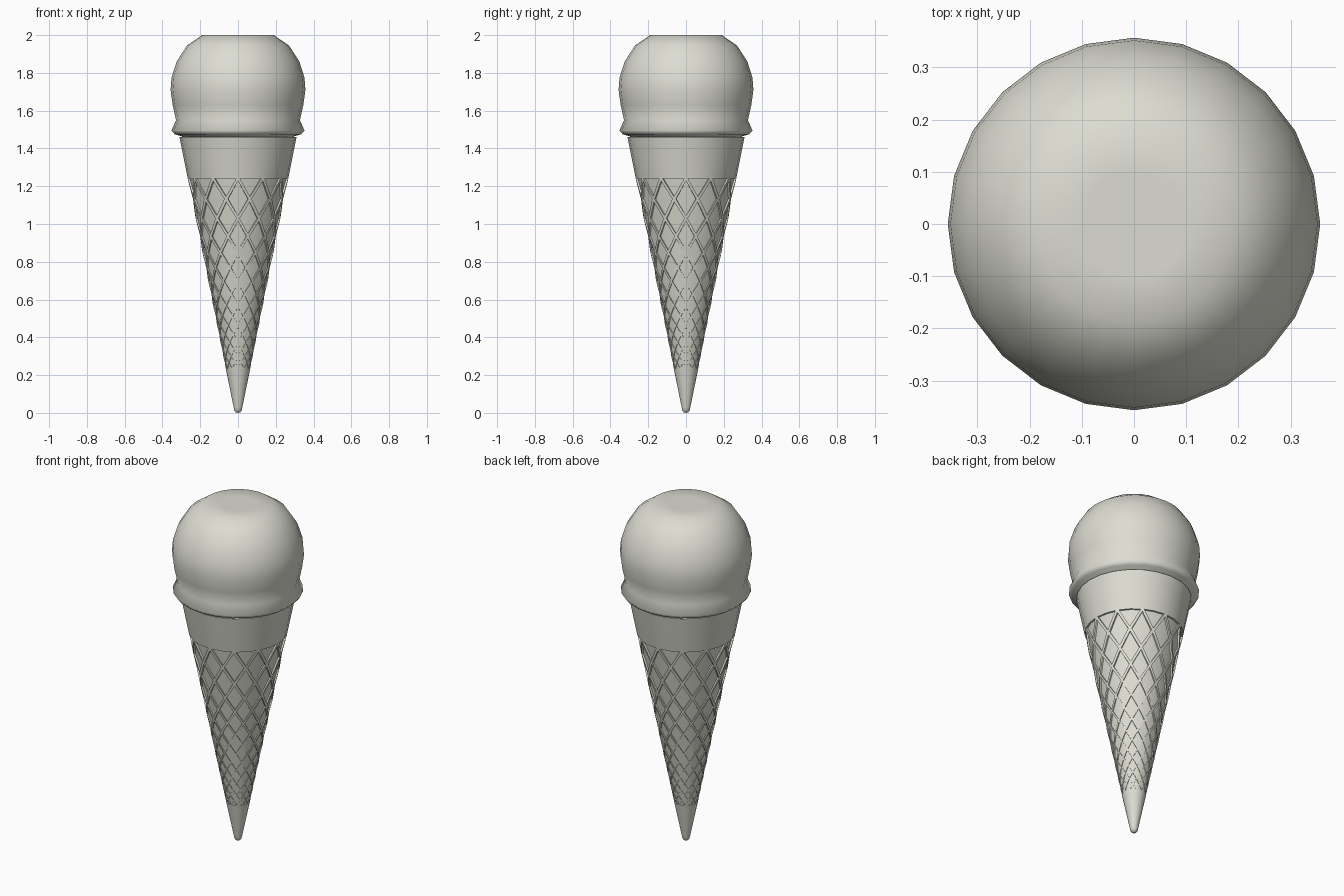
import bpy, bmesh
from math import sin, cos, pi, radians

cube = bpy.data.objects.get("Cube")
if cube:
    bpy.data.objects.remove(cube)

SIDES = 24
CELLS = 12                      # waffle cells around the cone
ROWS = 16                       # half-cell rows up the cone
WAFFLE_LOW, WAFFLE_TOP = 0.235, 1.245
SLOPE, TIP_RADIUS = 0.2, 0.018  # cone radius grows with height

cream = bpy.data.materials.new("pale cream")
cream.use_nodes = True
cream.diffuse_color = (0.72, 0.72, 0.65, 1)
cream.node_tree.nodes["Principled BSDF"].inputs["Base Color"].default_value = cream.diffuse_color


def cone_radius(z):
    return TIP_RADIUS + SLOPE * z


def finish(name, bm, angle):
    bmesh.ops.remove_doubles(bm, verts=bm.verts, dist=0.0002)
    bmesh.ops.recalc_face_normals(bm, faces=bm.faces)
    mesh = bpy.data.meshes.new(name)
    bm.to_mesh(mesh)
    bm.free()
    mesh.materials.append(cream)
    obj = bpy.data.objects.new(name, mesh)
    bpy.context.collection.objects.link(obj)
    bpy.ops.object.select_all(action='DESELECT')
    obj.select_set(True)
    bpy.context.view_layer.objects.active = obj
    bpy.ops.object.shade_smooth_by_angle(angle=radians(angle))
    return obj


def lathe(name, profile, angle):
    """Spin (radius, height) points around the z axis."""
    bm = bmesh.new()
    verts = [bm.verts.new((r, 0, z)) for r, z in profile]
    edges = [bm.edges.new(pair) for pair in zip(verts, verts[1:])]
    bmesh.ops.spin(bm, geom=verts + edges, cent=(0, 0, 0), axis=(0, 0, 1),
                   angle=2 * pi, steps=SIDES, use_duplicate=False)
    return finish(name, bm, angle)


# Ice cream ball with a flat top and a flared skirt
lathe("ice_cream_scoop", [
    (0, 2.0), (0.1, 2.0), (0.19, 2.0), (0.27, 1.945), (0.325, 1.86),
    (0.352, 1.775), (0.357, 1.71), (0.346, 1.63), (0.328, 1.55),
    (0.352, 1.495), (0.335, 1.475), (0.3, 1.465), (0.28, 1.44), (0, 1.42)], 70)

# Plain band above the waffle pattern, with a thin lip
lathe("cone_collar", [
    (cone_radius(WAFFLE_TOP), WAFFLE_TOP), (cone_radius(1.4), 1.4),
    (0.31, 1.46), (0.295, 1.46), (0.28, 1.38)], 30)

# Plain rounded tip
lathe("cone_tip", [
    (0, 0), (0.012, 0.003), (0.02, 0.014), (0.023, 0.03),
    (cone_radius(WAFFLE_LOW), WAFFLE_LOW)], 50)

# Waffle: recessed diamonds whose size shrinks with the cone
bm = bmesh.new()
ratio = cone_radius(WAFFLE_LOW) / cone_radius(WAFFLE_TOP)


def row_height(row):
    row = min(max(row, 0), ROWS)
    return (cone_radius(WAFFLE_TOP) * ratio ** (row / ROWS) - TIP_RADIUS) / SLOPE


def on_cone(theta, z, sink=0.0):
    r = cone_radius(z) * (1 - sink)
    return bm.verts.new((r * cos(theta), r * sin(theta), z))


def waffle_cell(theta, row, inset=0.15, depth=0.04):
    half = pi / CELLS
    corners = [(theta, row_height(row - 1)), (theta + half, row_height(row)),
               (theta, row_height(row + 1)), (theta - half, row_height(row))]
    mid = sum(z for _, z in corners) / 4
    inner = [(t + (theta - t) * inset, z + (mid - z) * inset) for t, z in corners]
    outer = [on_cone(*c) for c in corners]
    rim = [on_cone(*c) for c in inner]
    floor = [on_cone(*c, depth) for c in inner]
    for low, high in ((outer, rim), (rim, floor)):
        for k in range(4):
            n = (k + 1) % 4
            bm.faces.new((low[k], low[n], high[n], high[k]))
    bm.faces.new((floor[0], floor[1], floor[2]))
    bm.faces.new((floor[0], floor[2], floor[3]))


for row in range(ROWS + 1):
    for i in range(CELLS):
        offset = 0.5 if row % 2 == 0 else 0
        waffle_cell(-pi / 2 + (i + offset) * 2 * pi / CELLS, row)
finish("waffle_cone", bm, 35)
